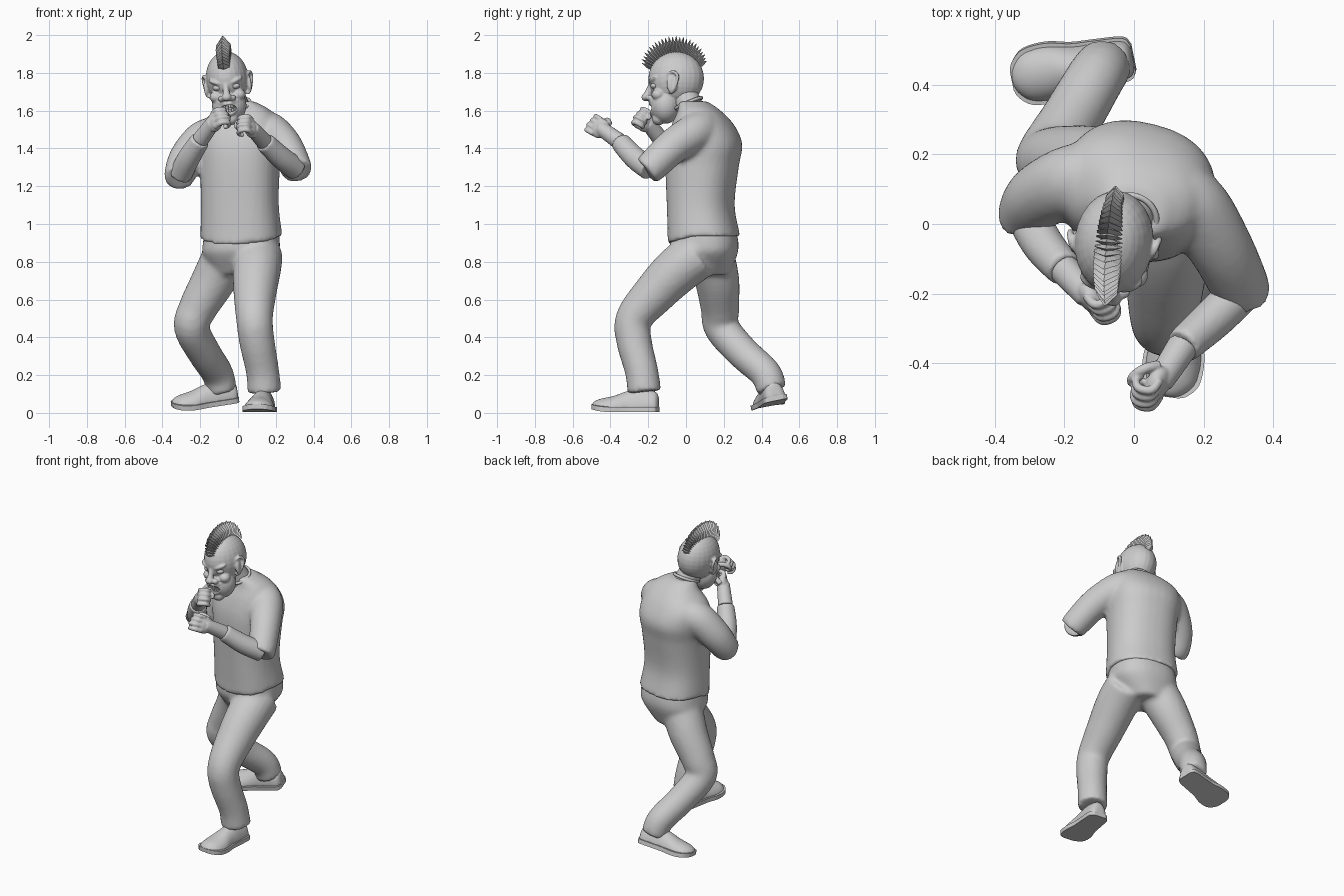
import bpy, bmesh
from math import sin, cos, pi, radians, atan2
from mathutils import Vector, Matrix, Euler

if "Cube" in bpy.data.objects:
    bpy.data.objects.remove(bpy.data.objects["Cube"])

# ---------- helpers ----------
def loft(bm, rings):
    vs = [[bm.verts.new(p) for p in r] for r in rings]
    n = len(vs[0])
    for a, b in zip(vs, vs[1:]):
        for i in range(n):
            bm.faces.new((a[i], a[(i + 1) % n], b[(i + 1) % n], b[i]))
    bm.faces.new(vs[0][::-1])
    bm.faces.new(vs[-1])

def spline(pts, steps=5):
    P = [Vector(p) for p in pts]
    P = [P[0] * 2 - P[1]] + P + [P[-1] * 2 - P[-2]]
    out = []
    for a, b, c, d in zip(P, P[1:], P[2:], P[3:]):
        for s in range(steps):
            t = s / steps
            out.append((b * 2 + (c - a) * t + (a * 2 - b * 5 + c * 4 - d) * t * t
                        + (b * 3 - a - c * 3 + d) * t ** 3) * 0.5)
    return out + [P[-2]]

def tube(bm, pts, M=Matrix(), n=20):
    """Round limb through (x, y, z, radius) points."""
    S = spline(pts)
    C = [M @ Vector(p[:3]) for p in S]
    side, old, rings = None, None, []
    for i, c in enumerate(C):
        t = (C[min(i + 1, len(C) - 1)] - C[max(i - 1, 0)]).normalized()
        side = t.orthogonal().normalized() if old is None else old.rotation_difference(t) @ side
        old, up = t, t.cross(side)
        rings.append([c + (side * cos(k * 2 * pi / n) + up * sin(k * 2 * pi / n)) * S[i][3]
                      for k in range(n)])
    loft(bm, rings)

def sections(bm, secs, yaw, dip=0, n=32):
    """Stack of squarish ovals (z, cx, cy, rx, ry); dip lowers the front of the first one."""
    R, rings = Matrix.Rotation(yaw, 3, 'Z'), []
    sq = lambda v: abs(v) ** 0.85 * (1 if v > 0 else -1)
    for j, (z, cx, cy, rx, ry) in enumerate(spline(secs)):
        rings.append([R @ Vector((rx * sq(cos(k * 2 * pi / n)), ry * sq(sin(k * 2 * pi / n)), 0))
                      + Vector((cx, cy, z - (dip * max(0, -sin(k * 2 * pi / n)) if j == 0 else 0)))
                      for k in range(n)])
    loft(bm, rings)

def ball(bm, c, r, M=Matrix(), rot=(0, 0, 0)):
    bmesh.ops.create_uvsphere(bm, u_segments=24, v_segments=16, radius=1,
                              matrix=M @ Matrix.LocRotScale(Vector(c), Euler(rot), Vector(r)))

def finish(name, bm, voxel=0, smooth=4, flat=False):
    bmesh.ops.recalc_face_normals(bm, faces=bm.faces)
    me = bpy.data.meshes.new(name)
    bm.to_mesh(me)
    bm.free()
    ob = bpy.data.objects.new(name, me)
    bpy.context.collection.objects.link(ob)
    for p in me.polygons:
        p.use_smooth = not flat
    if voxel:
        m = ob.modifiers.new("fuse", 'REMESH')
        m.mode, m.voxel_size, m.use_smooth_shade = 'VOXEL', voxel, True
        m = ob.modifiers.new("soften", 'SMOOTH')
        m.factor, m.iterations = 0.5, smooth
    return ob

# ---------- shirt: torso with two loose sleeves ----------
bm = bmesh.new()
sections(bm, [(.935, .018, .095, .216, .186), (1.1, .01, .078, .205, .174), (1.3, .01, .085, .21, .189),
              (1.42, .01, .097, .222, .195), (1.52, .01, .09, .215, .16), (1.6, .025, .07, .15, .108),
              (1.65, 0, .035, .085, .075)], radians(-14), dip=.045)
tube(bm, [(.12, .09, 1.51, .1), (.18, .04, 1.48, .102), (.25, -.07, 1.41, .093), (.302, -.175, 1.31, .085), (.312, -.21, 1.28, .08)])
tube(bm, [(-.12, .14, 1.47, .1), (-.19, .12, 1.44, .103), (-.27, .08, 1.35, .095), (-.305, .035, 1.27, .085), (-.305, .005, 1.245, .08)])
finish("shirt", bm, .014, 4)

# ---------- trousers: pelvis, forward leg, trailing leg ----------
bm = bmesh.new()
sections(bm, [(.97, .02, .095, .195, .168), (.9, .018, .098, .203, .178), (.84, .012, .1, .198, .17),
              (.73, -.01, .12, .12, .11)], radians(-8))
tube(bm, [(.11, .07, .84, .128), (.1, -.04, .76, .128), (.09, -.16, .64, .115), (.087, -.275, .5, .098),
          (.1, -.275, .38, .094), (.13, -.235, .22, .088), (.14, -.22, .11, .09)])
tube(bm, [(-.06, .13, .84, .125), (-.13, .165, .7, .118), (-.215, .18, .55, .102), (-.245, .19, .45, .094),
          (-.18, .3, .32, .088), (-.11, .42, .21, .084), (-.085, .455, .12, .08)])
finish("trousers", bm, .014, 5)

# ---------- shoes ----------
def shoe(name, heel, toe, pitch, roll):
    d = Vector(toe) - Vector(heel)
    M = (Matrix.Translation(heel) @ Matrix.Rotation(atan2(d.y, d.x), 4, 'Z')
         @ Matrix.Rotation(pitch, 4, 'Y') @ Matrix.Rotation(roll, 4, 'X'))
    prof = spline([(0, .03, .09), (.02, .055, .115), (.1, .062, .13), (.17, .066, .115),
                   (.24, .08, .09), (.31, .074, .075), (.345, .045, .06), (.355, .02, .045)], 4)
    bm = bmesh.new()
    loft(bm, [[M @ Vector((x, w * cos(a), .02 + max(0, sin(a)) * (h - .02)))
               for a in [k * pi / 14 for k in range(15)]] for x, w, h in prof])
    finish(name + "_upper", bm, .009, 3)
    bm = bmesh.new()
    # sole outline, curling up a little at the toe
    edge = [(x, w + .008) for x, w, h in prof] + [(x, -w - .008) for x, w, h in prof[::-1]]
    loft(bm, [[M @ Vector((x, y, z + 1.2 * max(0, x - .24) ** 2)) for x, y in edge] for z in (.004, .03)])
    finish(name + "_sole", bm, flat=True)

shoe("front_shoe", (.145, -.145, 0), (.1, -.5, 0), 0, 0)
shoe("rear_shoe", (0, .482, .062), (-.35, .42, 0), .14, -.2)

# ---------- arms and fists ----------
def arm(name, path, cuff, wrist, u, palm, flip):
    bm = bmesh.new()
    tube(bm, path + [cuff])
    finish(name + "_forearm_sleeve", bm, .01, 3)
    u = Vector(u).normalized()
    w = Vector(palm)
    w = (w - u * w.dot(u)).normalized()
    v = w.cross(u) * flip
    M = Matrix.Translation(wrist) @ Matrix((u, v, w)).transposed().to_4x4() @ Matrix.Scale(1.14, 4)
    bm = bmesh.new()
    tube(bm, [cuff[:3] + (.045,), tuple(wrist) + (.04,), tuple(Vector(wrist) + u * .02) + (.038,)])
    ball(bm, (.025, 0, 0), (.048, .048, .028), M)
    for i in range(4):
        y, k = (i - 1.5) * .025, 1 - .06 * abs(i - 1)
        tube(bm, [(.035, y, -.012, .0125), (.08 * k, y, -.01, .0135), (.094 * k, y, .022, .0125),
                  (.07 * k, y, .042, .0115), (.045, y, .03, .0105)], M, 12)
    tube(bm, [(.0, .04, .012, .016), (.035, .05, .035, .015), (.06, .03, .054, .013), (.065, .0, .057, .0105)], M, 12)
    finish(name + "_fist", bm, .005, 2)

arm("left", [(.31, -.19, 1.29, .062), (.23, -.27, 1.35, .06)], (.14, -.35, 1.435, .053),
    (.085, -.435, 1.495), (-.45, -.6, .35), (-.9, .3, -.2), 1)
arm("right", [(-.305, .02, 1.26, .062), (-.26, -.06, 1.35, .06)], (-.2, -.13, 1.445, .053),
    (-.14, -.195, 1.525), (.5, -.55, .45), (.8, .5, -.1), -1)

# ---------- neck and collar ----------
bm = bmesh.new()
tube(bm, [(.01, .04, 1.56, .075), (-.02, .01, 1.64, .072), (-.05, -.03, 1.72, .072)])
finish("neck", bm)
bpy.ops.mesh.primitive_torus_add(location=(-.012, .012, 1.638), rotation=(.4, -.1, 0), major_radius=.077,
                                 minor_radius=.009, major_segments=32, minor_segments=8)
bpy.context.object.name = "collar"
bpy.ops.object.shade_smooth()

# ---------- head, modelled facing -y around its own centre ----------
H = (Matrix.Translation((-.057, -.052, 1.77)) @ Matrix.Rotation(radians(-5), 4, 'Z')
     @ Matrix.Rotation(radians(-6), 4, 'Y'))
bm = bmesh.new()
ball(bm, (0, 0, 0), (.113, .148, .144), H)                    # skull
ball(bm, (0, -.055, -.14), (.092, .082, .1), H)               # jaw
ball(bm, (0, -.085, -.15), (.07, .052, .06), H)               # muzzle
ball(bm, (0, -.092, -.215), (.042, .034, .034), H)            # chin
tube(bm, [(0, -.13, -.02, .014), (0, -.143, -.06, .016), (0, -.156, -.095, .022)], H)
ball(bm, (0, -.16, -.1), (.026, .024, .021), H)               # nose tip
tube(bm, [(x, -.135 + 9 * x * x, -.135 + 5 * x * x, .01) for x in (-.056, -.028, 0, .028, .056)], H)
tube(bm, [(x, -.128 + 7 * x * x, -.19 + 15 * x * x, .011) for x in (-.056, -.028, 0, .028, .056)], H)
for s in (-1, 1):
    ball(bm, (s * .027, -.14, -.105), (.021, .02, .016), H)   # nostril
    ball(bm, (s * .05, -.116, -.016), (.045, .024, .014), H, (0, -s * .35, s * .35))  # brow
    ball(bm, (s * .062, -.09, -.092), (.034, .035, .03), H)   # cheek
    ball(bm, (s * .112, -.012, -.04), (.013, .03, .05), H, (0, 0, s * .3))   # ear
    tube(bm, [(s * .1, -.035, -.01, .008), (s * .116, -.025, .018, .008), (s * .125, .0, .022, .009),
              (s * .129, .018, 0, .009), (s * .123, .01, -.045, .008), (s * .11, -.012, -.08, .01),
              (s * .097, -.025, -.09, .008)], H, 12)          # ear rim
head = finish("head", bm, .0055, 3)

# open mouth with teeth, eyes
bm = bmesh.new()
ball(bm, (0, -.132, -.16), (.045, .04, .019), H)
cutter = finish("mouth_cutter", bm)
cutter.hide_render = True
cutter.hide_set(True)
m = head.modifiers.new("mouth", 'BOOLEAN')
m.operation, m.object = 'DIFFERENCE', cutter
bm = bmesh.new()
for z in (-.15, -.172):
    for i in range(6):
        x = (i - 2.5) * .0125
        bmesh.ops.create_cube(bm, size=1, matrix=H @ Matrix.LocRotScale(
            Vector((x, -.12 + 9 * x * x, z + 5 * x * x)), Euler((0, 0, 18 * x)), Vector((.0112, .01, .017))))
finish("teeth", bm, flat=True)
bm = bmesh.new()
for s in (-1, 1):
    ball(bm, (s * .046, -.11, -.044), (.027, .022, .017), H)
finish("eyes", bm)

# ---------- mohawk: a fan of flat pointed blades ----------
bm = bmesh.new()
N = 26
for i in range(N):
    t = i / (N - 1)
    a = radians(24 + 126 * t)
    out, along = Vector((0, -cos(a), sin(a))), Vector((0, sin(a), cos(a)))
    tip = out * (.2 + .032 * sin(pi * t) ** .7 - .018 * t + .004 * (i % 2))
    w = .04 * (.65 + .35 * sin(pi * min(1, t + .12)))
    corners = [(w, 0), (0, .013), (-w, 0), (0, -.013)]
    base = out * .125
    rings = [[H @ (c + Vector((x * k, 0, 0)) + along * y * k) for x, y in corners]
             for c, k in ((base, 1), (base.lerp(tip, .55), .95), (tip, .06))]
    loft(bm, rings)
finish("mohawk", bm, flat=True)
